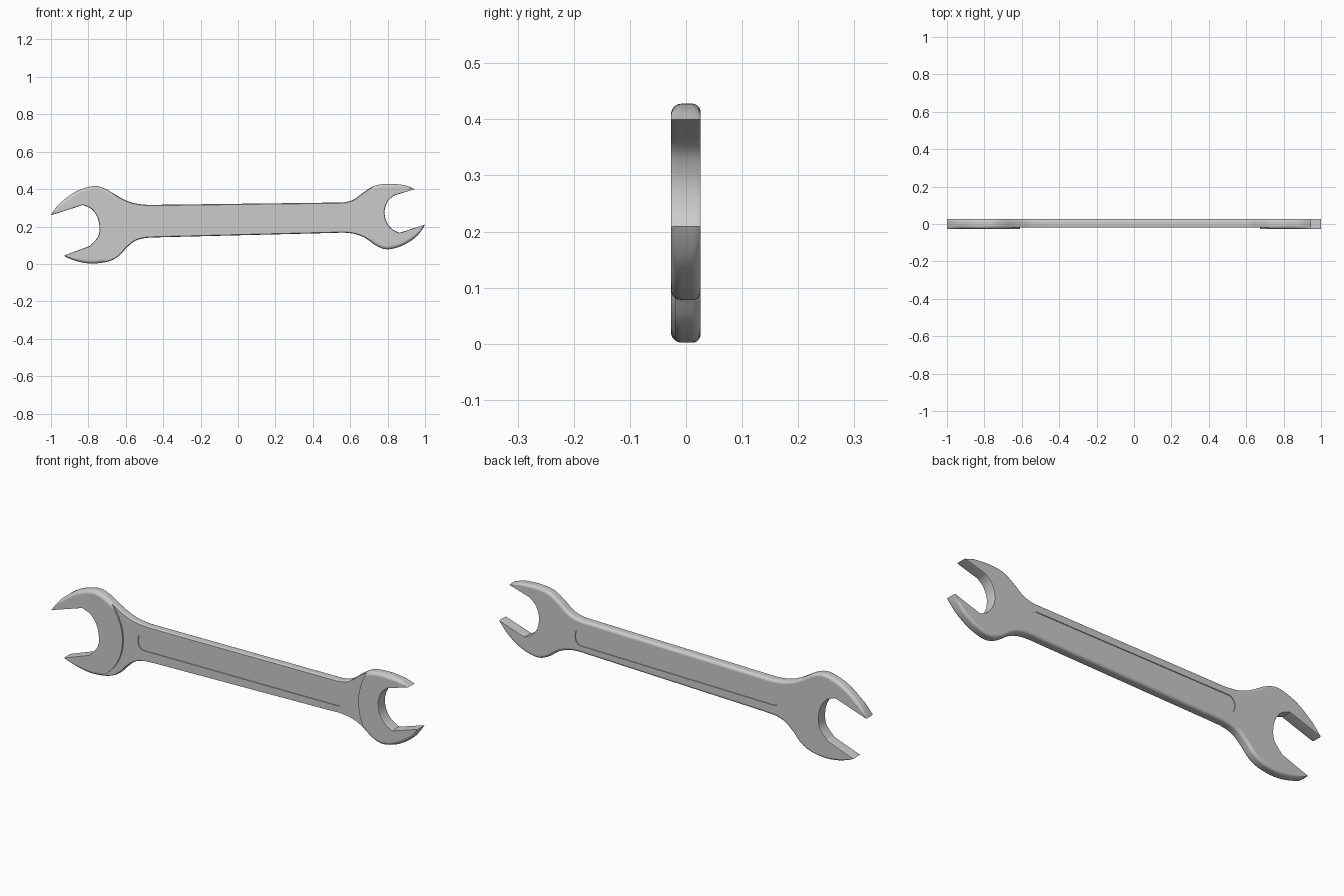
import bpy, bmesh, math
from mathutils import Vector

if "Cube" in bpy.data.objects:
    bpy.data.objects.remove(bpy.data.objects["Cube"])

FRONT, BACK = -0.027, 0.026


def spline(pts, step=0.014):
    """Smooth curve through the points, sampled about every step."""
    p = [Vector(q) for q in pts]
    p = [2 * p[0] - p[1]] + p + [2 * p[-1] - p[-2]]
    out = []
    for a, b, c, d in zip(p, p[1:], p[2:], p[3:]):
        n = max(2, min(8, round((c - b).length / step)))
        for i in range(n):
            t = i / n
            out.append(0.5 * (2 * b + (c - a) * t + (2 * a - 5 * b + 4 * c - d) * t * t
                              + (3 * b - a - 3 * c + d) * t ** 3))
    return out + [p[-2]]


def loft(name, rings):
    """Closed solid from equal rings of (x, y, z) points."""
    bm = bmesh.new()
    rows = [[bm.verts.new(v) for v in r] for r in rings]
    n = len(rows[0])
    for lo, hi in zip(rows, rows[1:]):
        for i in range(n):
            j = (i + 1) % n
            bm.faces.new((lo[i], lo[j], hi[j], hi[i]))
    bm.faces.new(rows[0])
    bm.faces.new(rows[-1][::-1])
    bmesh.ops.recalc_face_normals(bm, faces=bm.faces)
    me = bpy.data.meshes.new(name)
    bm.to_mesh(me)
    bm.free()
    ob = bpy.data.objects.new(name, me)
    bpy.context.collection.objects.link(ob)
    return ob


def prism(name, pts, y0, y1):
    return loft(name, [[(x, y, z) for x, z in pts] for y in (y0, y1)])


# Outline sections in (x, z), clockwise from the upper left tip
left_top = [(-1, .260), (-.985, .285), (-.95, .326), (-.87, .385), (-.775, .416), (-.71, .402),
            (-.63, .355), (-.567, .328), (-.50, .317), (-.44, .316)]
right_top = [(.52, .328), (.57, .330), (.62, .345), (.674, .385), (.733, .419), (.813, .428),
             (.893, .420), (.945, .400)]
right_jaw = [(.835, .366), (.803, .338), (.784, .285), (.792, .230), (.820, .190), (.861, .166)]
right_bottom = [(1, .210), (.985, .184), (.947, .140), (.877, .097), (.80, .078), (.743, .095),
                (.68, .139), (.626, .160), (.57, .167), (.52, .166)]
left_bottom = [(-.44, .142), (-.50, .138), (-.55, .123), (-.594, .088), (-.64, .040),
               (-.695, .013), (-.775, .002), (-.845, .010), (-.91, .032), (-.93, .045)]
left_jaw = [(-.79, .097), (-.748, .147), (-.741, .198), (-.753, .252), (-.785, .295), (-.83, .315)]

outline, outer = [], []
for sec, is_outer in ((left_top, 1), (right_top, 1), (right_jaw, 0),
                      (right_bottom, 1), (left_bottom, 1), (left_jaw, 0)):
    pts = spline(sec)
    outline += pts
    outer += [is_outer] * len(pts)
tips = [Vector(s) for s in (left_top[0], right_top[-1], right_bottom[0], left_bottom[-1])]

# Inward direction and rounding weight: full outside, faint in the jaws
inward, weight = [], []
for i, p in enumerate(outline):
    a = (p - outline[i - 1]).normalized()
    b = (outline[(i + 1) % len(outline)] - p).normalized()
    t = (a + b).normalized()
    inward.append(Vector((t.y, -t.x)))
    near = min((p - q).length for q in tips)
    weight.append(min(1, .12 + near / .11) if outer[i] else .12)


def ring(inset, y):
    return [(q.x, y, q.y) for q in (p + n * inset * w
            for p, n, w in zip(outline, inward, weight))]


# Wrench body with rounded rims
SEG = 5
rings = []
for k in range(SEG + 1):
    a = math.pi / 2 * k / SEG
    rings.append(ring(.019 * (1 - math.sin(a)), FRONT + .019 * (1 - math.cos(a))))
for k in range(SEG, -1, -1):
    a = math.pi / 2 * k / SEG
    rings.append(ring(.015 * (1 - math.sin(a)), BACK - .015 * (1 - math.cos(a))))
wrench = loft("wrench_body", rings)


def arc(cx, cz, r, a0, a1, n):
    return [(cx + r * math.cos(math.radians(a0 + (a1 - a0) * i / n)),
             cz + r * math.sin(math.radians(a0 + (a1 - a0) * i / n))) for i in range(n + 1)]


# Lowered shaft front between the curved edges of the head pads
step = arc(-.85, .215, .24, -80, 80, 40) + arc(.95, .258, .276, 100, 260, 40)
cutters = [prism("shaft_step_cutter", step, -.1, -.0195)]

# Shallow rounded slots on both faces of the shaft
r, x0, x1 = .034, -.53, .585
slot = []
for cx, side, a0 in ((x1 - r, 1, 0), (x0 + r, 1, 90), (x0 + r, -1, 180), (x1 - r, -1, 270)):
    mid = .239 + .010 * cx
    slot += arc(cx, mid + side * (.042 - r), r, a0, a0 + 90, 8)
cutters += [prism("front_slot_cutter", slot, -.1, -.0155),
            prism("back_slot_cutter", slot, .022, .1)]

bpy.context.view_layer.objects.active = wrench
wrench.select_set(True)
for c in cutters:
    c.hide_render = True
    m = wrench.modifiers.new(c.name, 'BOOLEAN')
    m.operation, m.solver, m.object = 'DIFFERENCE', 'EXACT', c
    bpy.ops.object.modifier_apply(modifier=m.name)
    bpy.data.objects.remove(c)

bpy.ops.object.shade_smooth_by_angle(angle=math.radians(30))
wn = wrench.modifiers.new("flat_faces", 'WEIGHTED_NORMAL')
wn.keep_sharp = True
